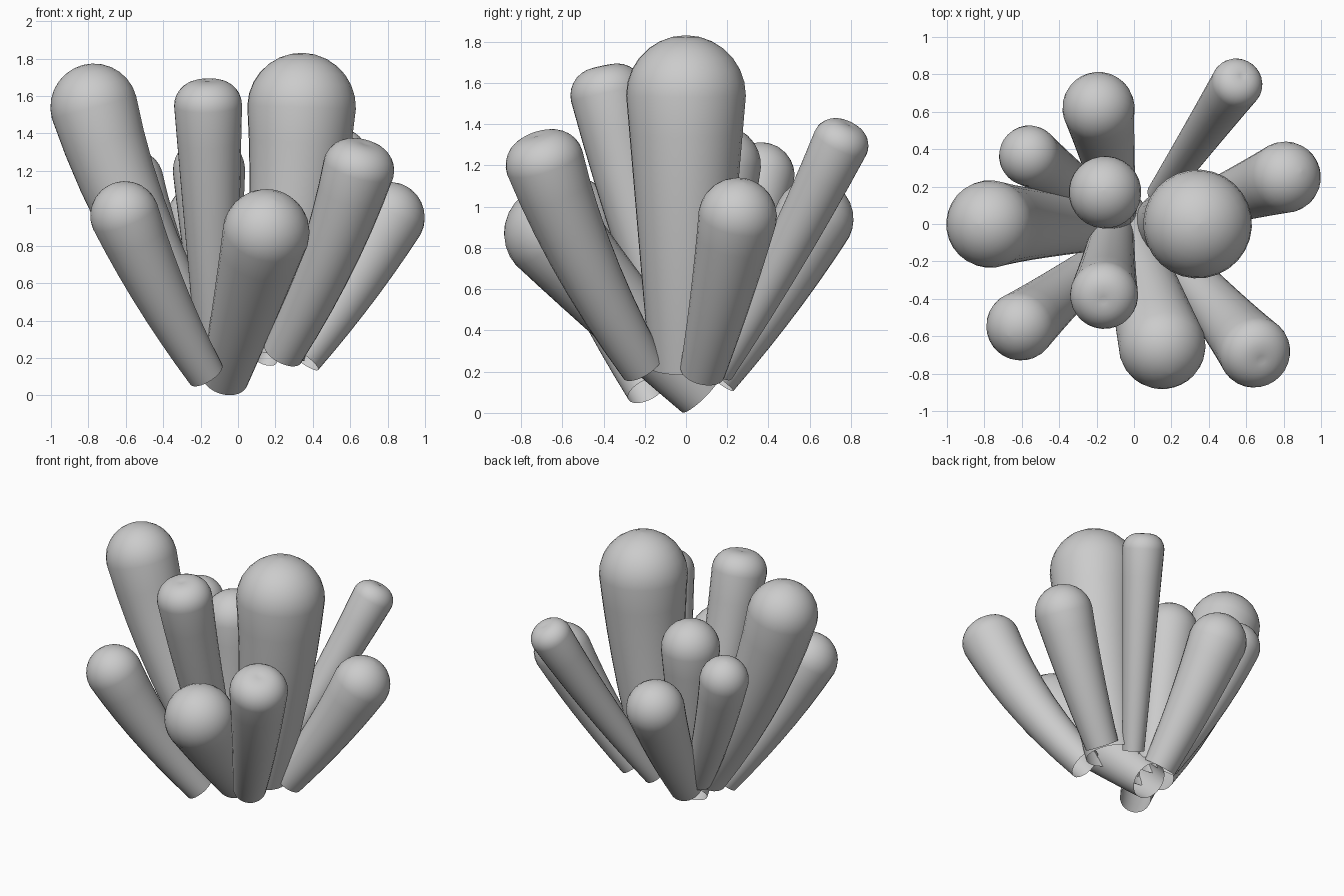
import bpy, bmesh
from math import sin, cos, pi
from mathutils import Vector

if "Cube" in bpy.data.objects:
    bpy.data.objects.remove(bpy.data.objects["Cube"])

SIDES, RINGS, CAP = 28, 7, 7


def stalk(name, base, tip, r0, r1, bend=0.0, flat=False):
    """Tapered, gently curved open-ended tube with a rounded or flattened tip."""
    p0, p2 = Vector(base), Vector(tip)
    out = Vector((p2.x - p0.x, p2.y - p0.y, 0))
    out = out.normalized() if out.length > 0.01 else Vector((1, 0, 0))
    p1 = (p0 + p2) / 2 + out * bend * 2
    sections = []
    for i in range(RINGS + 1):
        t = i / RINGS
        c = p0 * (1 - t) ** 2 + p1 * 2 * t * (1 - t) + p2 * t * t
        d = ((p1 - p0) * (1 - t) + (p2 - p1) * t).normalized()
        sections.append((c, d, r0 + (r1 - r0) * t))
    # cap profile: hemisphere, or a small fillet round a flat end
    fillet = r1 * (0.74 if flat else 1.0)
    for i in range(1, CAP + 1):
        a = pi / 2 * i / CAP
        r = r1 - fillet + fillet * cos(a)
        sections.append((p2 + d * fillet * sin(a), d, max(r, 0.004)))
    if flat:
        sections.append((p2 + d * fillet, d, r1 * 0.12))
    bm = bmesh.new()
    loops = []
    for c, n, r in sections:
        u = n.cross(Vector((0.3, 1, 0.1))).normalized()
        v = n.cross(u)
        loops.append([bm.verts.new(c + (u * cos(2 * pi * k / SIDES) + v * sin(2 * pi * k / SIDES)) * r)
                      for k in range(SIDES)])
    for a, b in zip(loops, loops[1:]):
        for k in range(SIDES):
            j = (k + 1) % SIDES
            bm.faces.new((a[k], a[j], b[j], b[k]))
    # very shallow dimple on flat tips
    centre = bm.verts.new(sections[-1][0] - d * (0.004 if flat else 0))
    for k in range(SIDES):
        bm.faces.new((loops[-1][k], loops[-1][(k + 1) % SIDES], centre))
    bmesh.ops.recalc_face_normals(bm, faces=bm.faces)
    for f in bm.faces:
        f.smooth = True
    me = bpy.data.meshes.new(name)
    bm.to_mesh(me)
    bm.free()
    ob = bpy.data.objects.new(name, me)
    bpy.context.collection.objects.link(ob)


# tall inner stalks
stalk("stalk_tall_right", (0.18, 0, 0.22), (0.34, 0, 1.54), 0.178, 0.291, 0.03)
stalk("stalk_tall_left", (-0.17, 0, 0.22), (-0.77, 0, 1.54), 0.14, 0.234, 0.06)
stalk("stalk_tall_front", (-0.11, -0.01, 0.20), (-0.16, -0.38, 1.55), 0.11, 0.182, 0.02, True)
stalk("stalk_inner_back", (-0.10, 0.07, 0.22), (-0.155, 0.17, 1.20), 0.115, 0.194, 0.01)

# outer stalks
stalk("stalk_back", (-0.10, 0.14, 0.17), (-0.19, 0.62, 0.94), 0.11, 0.193, 0.02)
stalk("stalk_back_left", (-0.18, 0.11, 0.24), (-0.56, 0.365, 1.15), 0.095, 0.162, 0.03)
stalk("stalk_back_right", (0.14, 0.16, 0.20), (0.55, 0.75, 1.31), 0.072, 0.138, 0.02, True)
stalk("stalk_front_right", (0.24, -0.21, 0.225), (0.645, -0.685, 1.215), 0.11, 0.192, 0.05, True)
stalk("stalk_right", (0.34, 0.08, 0.20), (0.808, 0.25, 0.95), 0.11, 0.191, 0.02)
stalk("stalk_front", (-0.07, 0.07, 0.09), (0.15, -0.65, 0.87), 0.125, 0.233, 0.01)
stalk("stalk_front_left", (-0.17, -0.19, 0.11), (-0.605, -0.545, 0.96), 0.10, 0.185, 0.03)
